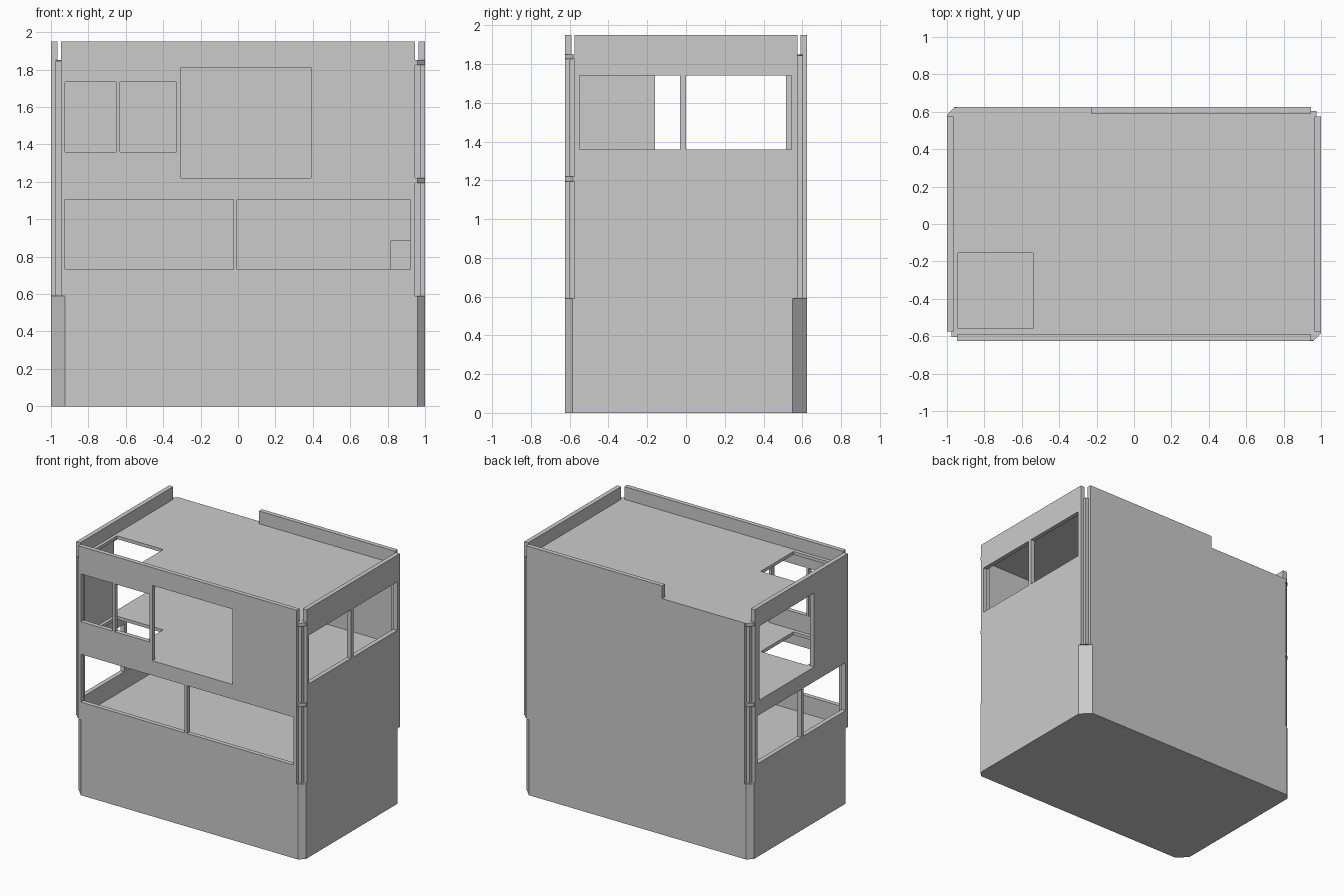
import bpy
import bmesh

scene = bpy.context.scene
default = bpy.data.objects.get("Cube")
if default:
    bpy.data.objects.remove(default, do_unlink=True)

grey = bpy.data.materials.new("plain_grey")
grey.use_nodes = True
grey.diffuse_color = (0.6, 0.6, 0.6, 1)
grey.node_tree.nodes["Principled BSDF"].inputs["Base Color"].default_value = (0.6, 0.6, 0.6, 1)

HX, HY = 1.0, 0.625             # half footprint
WALL = 0.035                    # wall thickness
FLOOR1, FLOOR2, ROOF, TOP = 0.59, 1.22, 1.85, 1.95
END_X, END_Y = 0.947, 0.576     # where the wall panels stop at the corners


def prism(name, outline, z0, z1):
    """Extrude an outline from z0 up to z1."""
    bm = bmesh.new()
    low = [bm.verts.new((x, y, z0)) for x, y in outline]
    high = [bm.verts.new((x, y, z1)) for x, y in outline]
    bm.faces.new(low)
    bm.faces.new(high)
    for i in range(len(low)):
        j = (i + 1) % len(low)
        bm.faces.new((low[i], low[j], high[j], high[i]))
    bmesh.ops.recalc_face_normals(bm, faces=bm.faces)
    mesh = bpy.data.meshes.new(name)
    bm.to_mesh(mesh)
    bm.free()
    mesh.materials.append(grey)
    obj = bpy.data.objects.new(name, mesh)
    scene.collection.objects.link(obj)
    return obj


def box(name, x0, x1, y0, y1, z0, z1):
    return prism(name, [(x0, y0), (x1, y0), (x1, y1), (x0, y1)], z0, z1)


def cut(obj, *holes):
    """Cut box-shaped holes and keep the finished mesh."""
    cutters = []
    for hole in holes:
        cutter = box("cutter", *hole)
        cutter.hide_render = True
        mod = obj.modifiers.new("opening", "BOOLEAN")
        mod.operation = "DIFFERENCE"
        mod.solver = "EXACT"
        mod.object = cutter
        cutters.append(cutter)
    bpy.context.view_layer.update()
    graph = bpy.context.evaluated_depsgraph_get()
    mesh = bpy.data.meshes.new_from_object(obj.evaluated_get(graph))
    obj.modifiers.clear()
    obj.data = mesh
    for cutter in cutters:
        bpy.data.objects.remove(cutter, do_unlink=True)


def footprint(inset=0.0):
    """Rectangle with two wide and two narrow bevelled corners."""
    x, y = HX - inset, HY - inset
    wide, slim = 0.075, 0.04
    return [(-x + wide, -y), (x - slim, -y), (x, -y + slim), (x, y - wide),
            (x - wide, y), (-x + slim, y), (-x, y - slim), (-x, -y + wide)]


# Solid ground storey and the two slabs with stair openings
prism("ground_storey", footprint(), 0, FLOOR1)
for name, level in (("upper_floor", FLOOR2), ("roof", ROOF)):
    slab = prism(name, footprint(0.001), level - 0.025, level)
    cut(slab, (-0.94, -0.54, -0.56, -0.155, level - 0.1, level + 0.1))

# Front wall: lower window pair, upper window pair, square opening
front = box("front_wall", -END_X, END_X, -HY, -HY + WALL, FLOOR1, TOP)
front_openings = [(-0.925, -0.025, 0.73, 1.105), (-0.005, 0.92, 0.73, 1.105),
                  (-0.925, -0.65, 1.36, 1.735), (-0.63, -0.33, 1.36, 1.735),
                  (-0.305, 0.39, FLOOR2, 1.81)]
cut(front, *[(a, b, -0.8, -0.5, c, d) for a, b, c, d in front_openings])

# Back wall: closed, with the parapet on part of its length
back = box("back_wall", -END_X, END_X, HY - WALL, HY, FLOOR1, TOP)
cut(back, (-1.1, -0.23, 0.5, 0.8, ROOF, 2.1))

# Side walls: window pair upstairs on one side, downstairs on the other
pair = [(-0.55, -0.03), (0.0, 0.545)]
left = box("left_wall", HX - WALL, HX, -END_Y, END_Y, FLOOR1, TOP)
cut(left, *[(0.9, 1.1, a, b, 1.36, 1.74) for a, b in pair])
right = box("right_wall", -HX, -HX + WALL, -END_Y, END_Y, FLOOR1, TOP)
cut(right, *[(-1.1, -0.9, a, b, 0.73, 1.105) for a, b in pair],
    (-1.1, -0.9, -0.16, 0.515, FLOOR2, 1.8))

# Recessed corner posts
for sx, side in ((-1, "right"), (1, "left")):
    for sy, end in ((-1, "front"), (1, "back")):
        x0, x1 = sorted((sx * 0.935, sx * 0.975))
        y0, y1 = sorted((sy * 0.56, sy * 0.603))
        box(f"{end}_{side}_post", x0, x1, y0, y1, FLOOR1, ROOF - 0.005)

# Small block in the back corner of the first floor
box("corner_block", 0.815, 0.966, 0.45, 0.592, FLOOR1, 0.885)
